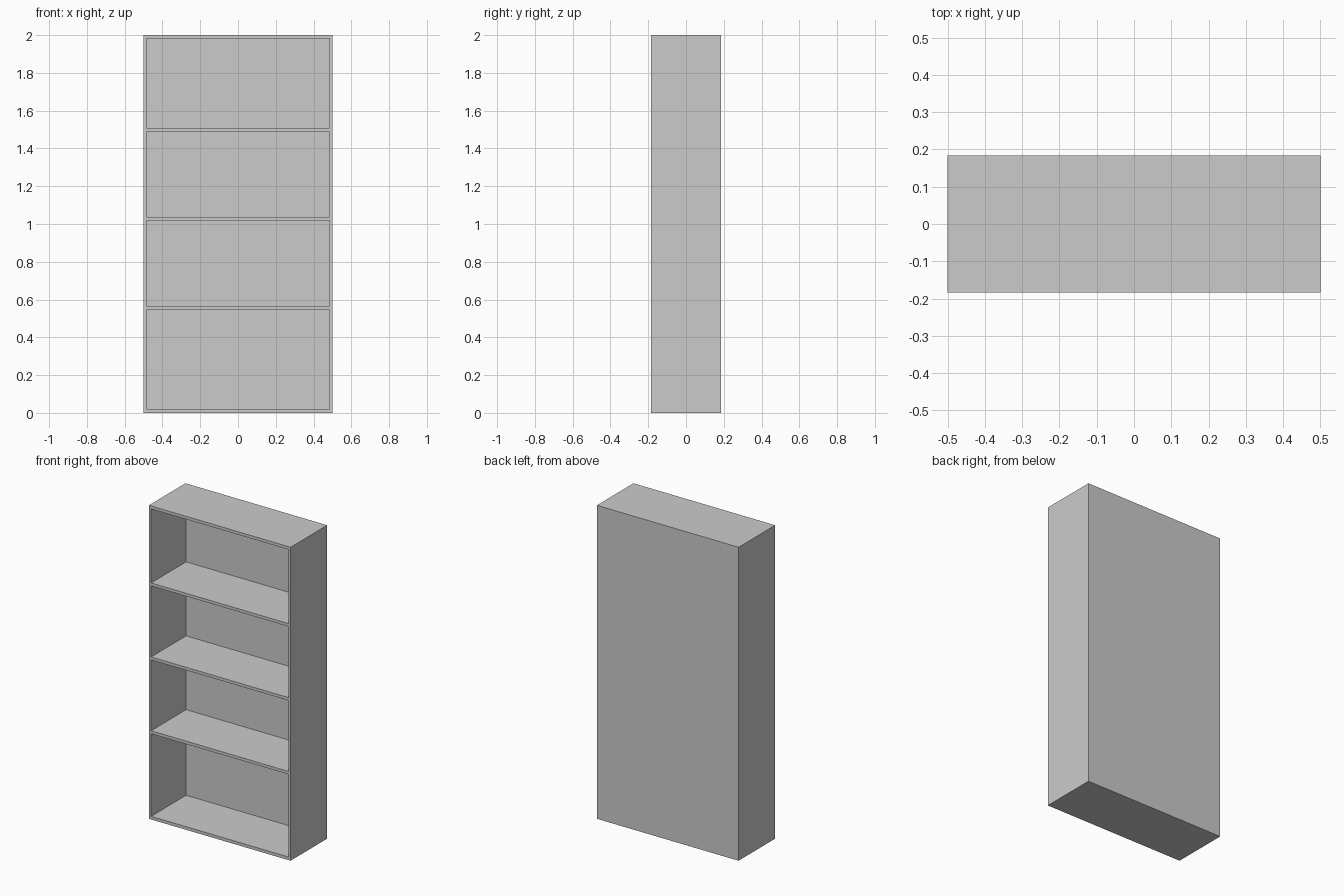
import bpy, bmesh
from mathutils import Matrix, Vector

if "Cube" in bpy.data.objects:
    bpy.data.objects.remove(bpy.data.objects["Cube"])

WIDTH, DEPTH, HEIGHT = 1.0, 0.368, 2.0
SIDE, BACK = 0.016, 0.016
# bottom and top height of each open compartment
BAYS = [(0.02, 0.547), (0.566, 1.018), (1.037, 1.49), (1.509, 1.981)]


def add_box(bm, lo, hi):
    lo, hi = Vector(lo), Vector(hi)
    m = Matrix.Translation((lo + hi) / 2) @ Matrix.Diagonal((*(hi - lo), 1))
    bmesh.ops.create_cube(bm, size=1, matrix=m)


def make_object(name, boxes):
    bm = bmesh.new()
    for lo, hi in boxes:
        add_box(bm, lo, hi)
    mesh = bpy.data.meshes.new(name)
    bm.to_mesh(mesh)
    bm.free()
    obj = bpy.data.objects.new(name, mesh)
    bpy.context.collection.objects.link(obj)
    return obj


# Bookcase body: a solid block with flush sides, back, shelves, top and base
x, y = WIDTH / 2, DEPTH / 2
bookcase = make_object("bookcase", [((-x, -y, 0), (x, y, HEIGHT))])

# Compartments cut in from the front, leaving the boards between them
cutter = make_object("compartment_cutter", [
    ((-x + SIDE, -y - 0.1, z0), (x - SIDE, y - BACK, z1)) for z0, z1 in BAYS])
cutter.hide_render = True
cutter.hide_set(True)

cut = bookcase.modifiers.new("compartments", 'BOOLEAN')
cut.operation = 'DIFFERENCE'
cut.solver = 'EXACT'
cut.object = cutter
